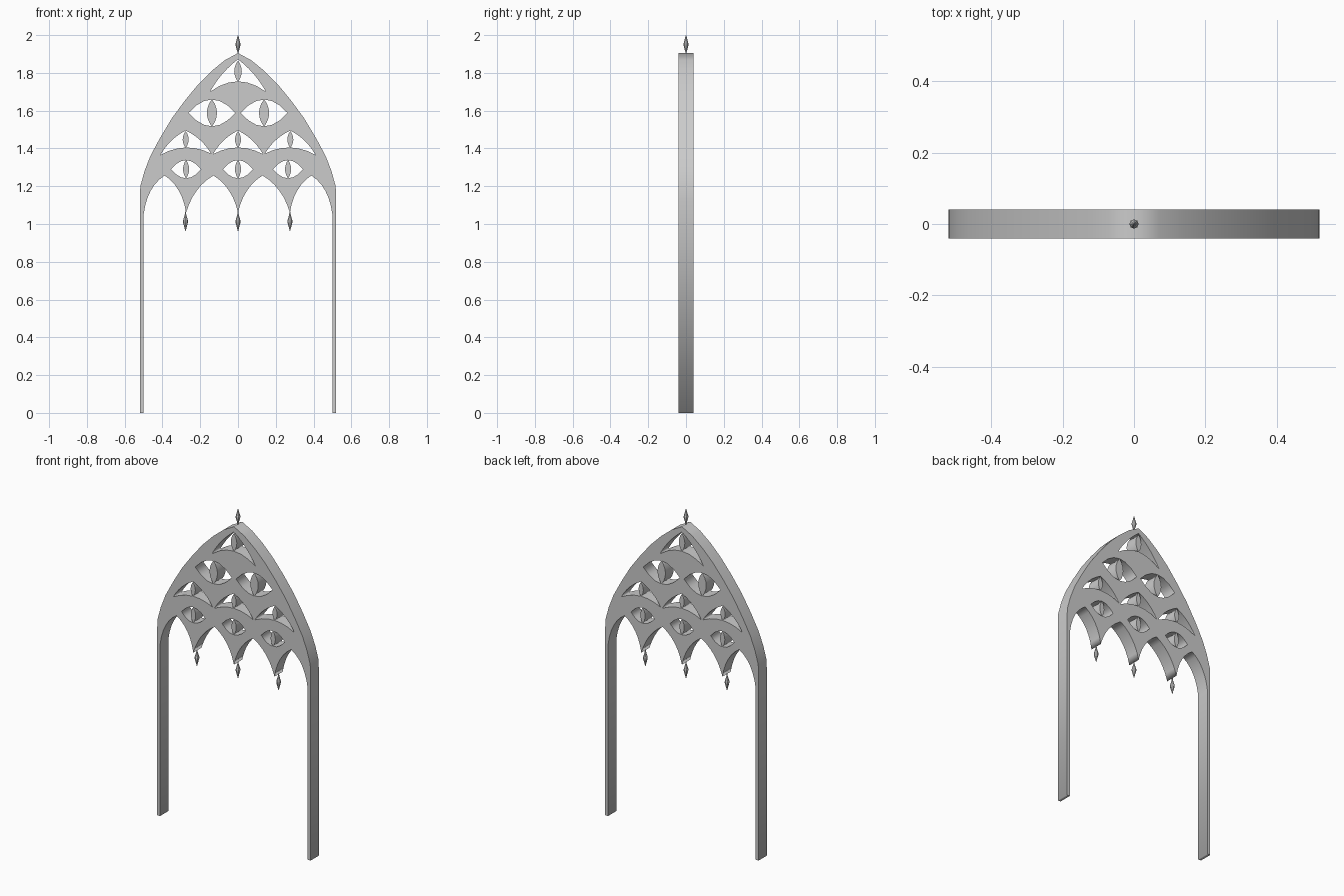
import bpy, bmesh, math
from mathutils import Vector

if "Cube" in bpy.data.objects:
    bpy.data.objects.remove(bpy.data.objects["Cube"])

DEPTH = 0.04  # half thickness


def bez(p0, c, p1, n=6):
    """Quadratic curve from p0 to p1, end point left out."""
    p0, c, p1 = Vector(p0), Vector(c), Vector(p1)
    return [tuple(p0 * (1 - t) ** 2 + c * 2 * t * (1 - t) + p1 * t * t)
            for t in (i / n for i in range(n))]


def bulge(p0, p1, h, n=6):
    """Shallow arc from p0 to p1, rising h to the left of the direction."""
    a, b = Vector(p0), Vector(p1)
    d = (b - a).normalized()
    return bez(a, (a + b) / 2 + Vector((-d.y, d.x)) * 2 * h, b, n)


def panel(name, loops):
    """Flat outline with holes, extruded through the thickness."""
    cu = bpy.data.curves.new(name, 'CURVE')
    cu.dimensions = '2D'
    cu.fill_mode = 'BOTH'
    cu.extrude = DEPTH
    for pts in loops:
        sp = cu.splines.new('POLY')
        sp.points.add(len(pts) - 1)
        for p, (x, z) in zip(sp.points, pts):
            p.co = (x, z, 0, 1)
        sp.use_cyclic_u = True
    ob = bpy.data.objects.new(name, cu)
    bpy.context.collection.objects.link(ob)
    ob.rotation_euler.x = math.pi / 2
    bpy.ops.object.select_all(action='DESELECT')
    ob.select_set(True)
    bpy.context.view_layer.objects.active = ob
    bpy.ops.object.convert(target='MESH')
    bpy.ops.object.transform_apply(location=False, rotation=True, scale=False)
    return ob


def eye(x, z, w, h):
    return bulge((x - w, z), (x + w, z), h) + bulge((x + w, z), (x - w, z), h)


def crescent(x, top, left, right, mid, h):
    """Pointed arch hole with an arched lower edge."""
    t = (x, top)
    low = bez(right, (x, 2 * mid - (left[1] + right[1]) / 2), left)
    return bulge(left, t, h) + bulge(t, right, h) + low


def blade(name, x, z0, z1, w):
    a, b = (x, z0), (x, z1)
    panel(name, [bulge(a, b, w) + bulge(b, a, w)])


def spindle(name, x, z, up):
    """Small faceted finial starting at z and pointing up or down."""
    prof = [(0.003, -0.005), (0.004, 0.01), (0.013, 0.042), (0.013, 0.052), (0.006, 0.078), (0.001, 0.097)]
    bm = bmesh.new()
    n = 8
    rings = [[bm.verts.new((x + r * math.cos(2 * math.pi * i / n),
                            r * math.sin(2 * math.pi * i / n), z + up * h))
              for i in range(n)] for r, h in prof]
    for a, b in zip(rings, rings[1:]):
        for i in range(n):
            j = (i + 1) % n
            bm.faces.new((a[i], a[j], b[j], b[i]))
    bm.faces.new(rings[0])
    bm.faces.new(rings[-1])
    bmesh.ops.recalc_face_normals(bm, faces=bm.faces)
    me = bpy.data.meshes.new(name)
    bm.to_mesh(me)
    bm.free()
    bpy.context.collection.objects.link(bpy.data.objects.new(name, me))


# Right half of the frame: outer pointed arch, then inner scalloped edge
outer = [(0.52, 0), (0.52, 1.13), (0.517, 1.2), (0.495, 1.28), (0.464, 1.36),
         (0.413, 1.455), (0.35, 1.56), (0.28, 1.655), (0.21, 1.74),
         (0.14, 1.81), (0.07, 1.867)]
inner = bez((0, 1.06), (0.03, 1.195), (0.13, 1.257))
inner += bez((0.13, 1.257), (0.235, 1.195), (0.275, 1.06))
inner += bez((0.275, 1.06), (0.295, 1.195), (0.388, 1.257))
inner += bez((0.388, 1.257), (0.48, 1.2), (0.5, 1.05))
inner += [(0.5, 1.05), (0.5, 0)]
mirror = lambda pts: [(-x, z) for x, z in reversed(pts)]
outline = outer + [(0, 1.905)] + mirror(outer) + mirror(inner) + inner[1:]

# Tracery holes
holes = [eye(x, 1.29, 0.08, 0.048) for x in (-0.275, 0, 0.265)]
holes += [eye(s * 0.138, 1.588, 0.124, 0.071) for s in (-1, 1)]
holes.append(crescent(0, 1.495, (-0.132, 1.37), (0.132, 1.37), 1.405, 0.014))
side = crescent(0.277, 1.495, (0.143, 1.373), (0.41, 1.366), 1.405, 0.014)
holes += [side, mirror(side)]
holes.append(crescent(0, 1.872, (-0.148, 1.70), (0.148, 1.70), 1.755, 0.012))
panel("arch_frame", [outline] + holes)

# Upright blades inside the holes
for x in (-0.275, 0, 0.265):
    blade("lower_blade", x, 1.24, 1.34, 0.016)
for x in (-0.277, 0, 0.277):
    blade("middle_blade", x, 1.402, 1.492, 0.016)
for x in (-0.138, 0.138):
    blade("upper_blade", x, 1.515, 1.661, 0.027)
blade("top_blade", 0, 1.752, 1.865, 0.02)

# Top finial and hanging pendants
spindle("top_finial", 0, 1.903, 1)
for x in (-0.278, 0, 0.275):
    spindle("pendant", x, 1.06, -1)
